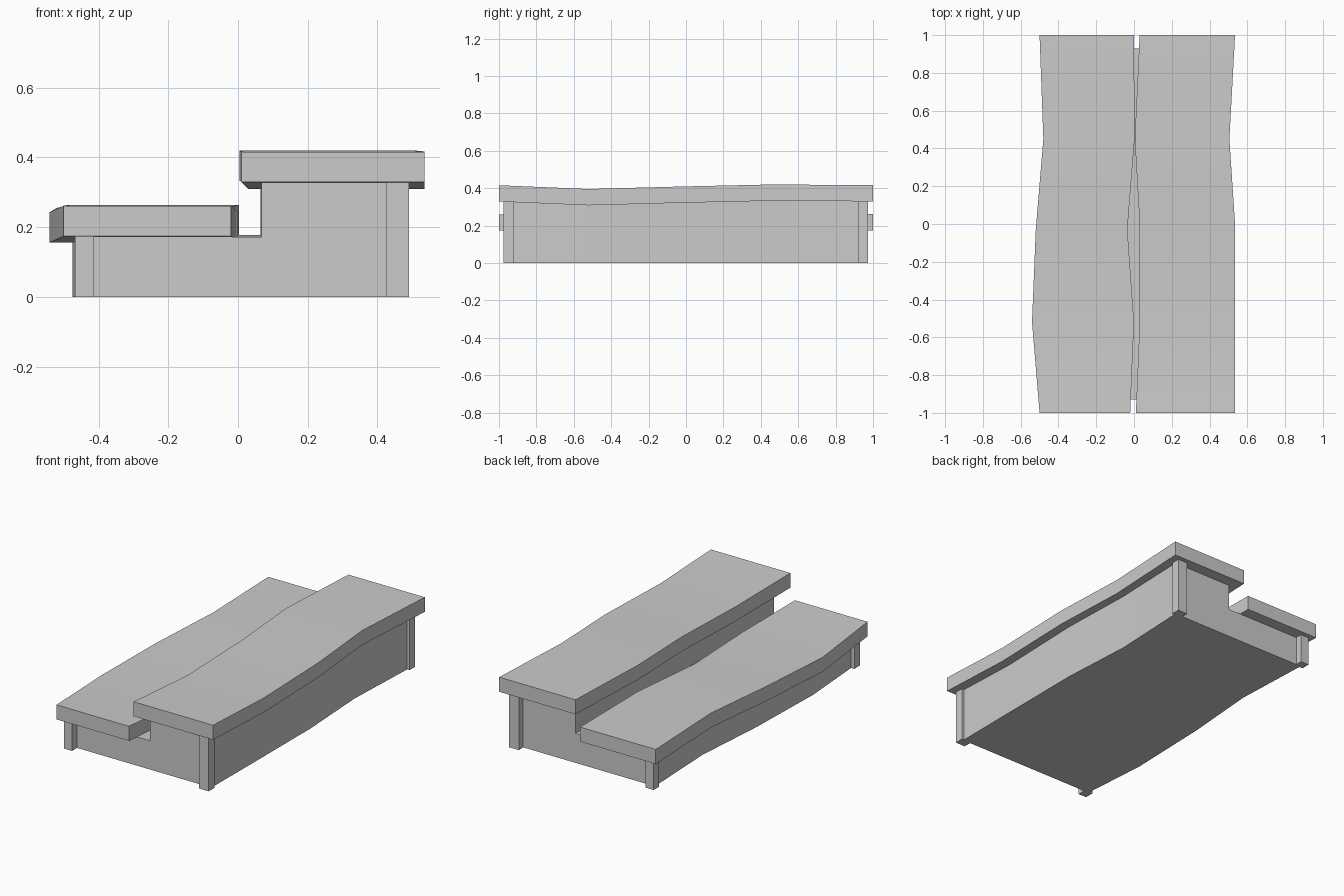
import bpy, bmesh

if "Cube" in bpy.data.objects:
    bpy.data.objects.remove(bpy.data.objects["Cube"])


def loft(name, sections):
    """Closed solid through matching cross-sections (lists of 3D points)."""
    bm = bmesh.new()
    rings = [[bm.verts.new(p) for p in s] for s in sections]
    n = len(rings[0])
    for a, b in zip(rings, rings[1:]):
        for i in range(n):
            j = (i + 1) % n
            bm.faces.new((a[i], a[j], b[j], b[i]))
    bm.faces.new(rings[0])
    bm.faces.new(rings[-1])
    bmesh.ops.recalc_face_normals(bm, faces=bm.faces)
    mesh = bpy.data.meshes.new(name)
    bm.to_mesh(mesh)
    bm.free()
    ob = bpy.data.objects.new(name, mesh)
    bpy.context.collection.objects.link(ob)
    return ob


def tread(name, stations, thick=0.087):
    # each station: y, left x, right x, underside z
    return loft(name, [[(l, y, z), (r, y, z), (r, y, z + thick), (l, y, z + thick)]
                       for y, l, r, z in stations])


# Warped planks
tread("lower_tread", [(-1, -0.50, -0.02, 0.174), (-0.52, -0.54, 0.0, 0.156),
                      (-0.03, -0.52, -0.035, 0.168), (0.45, -0.48, 0.003, 0.177),
                      (1, -0.50, 0.0, 0.175)])
tread("upper_tread", [(-1, 0.01, 0.535, 0.329), (-0.52, 0.03, 0.535, 0.309),
                      (0, 0.03, 0.535, 0.323), (0.45, 0.004, 0.505, 0.333),
                      (1, 0.03, 0.535, 0.33)])

# Stepped body: y, left x, right x, riser x, lower z, upper z
body = [(-0.93, -0.445, 0.475, 0.068, 0.172, 0.326),
        (-0.52, -0.475, 0.478, 0.08, 0.158, 0.311),
        (0, -0.46, 0.48, 0.08, 0.169, 0.325),
        (0.45, -0.425, 0.455, 0.065, 0.178, 0.334),
        (0.93, -0.445, 0.475, 0.08, 0.176, 0.331)]
loft("step_body", [[(l, y, 0), (r, y, 0), (r, y, zu), (s, y, zu), (s, y, zl), (l, y, zl)]
                   for y, l, r, s, zl, zu in body])

# Corner posts
for side, x0, x1, h in (("left", -0.467, -0.413, 0.175), ("right", 0.425, 0.49, 0.33)):
    for end, y0, y1 in (("front", -0.977, -0.922), ("back", 0.92, 0.972)):
        loft(f"{end}_{side}_post", [[(x0, y0, z), (x1, y0, z), (x1, y1, z), (x0, y1, z)]
                                    for z in (0, h)])

# Soft shading along the gentle bends
bpy.ops.object.select_all(action='SELECT')
bpy.context.view_layer.objects.active = bpy.data.objects["step_body"]
bpy.ops.object.shade_smooth_by_angle()
